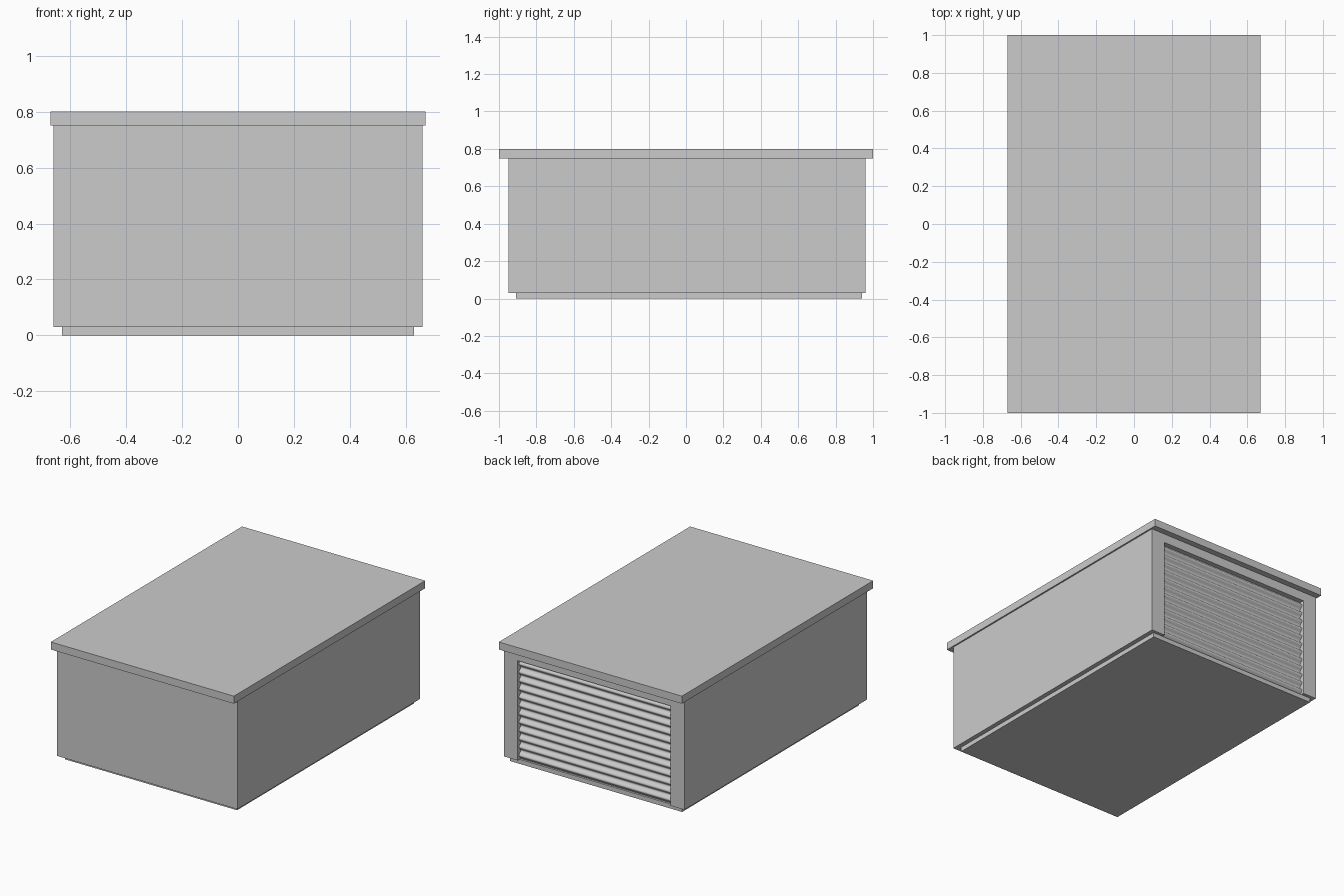
import bpy, bmesh, math

cube = bpy.data.objects.get("Cube")
if cube:
    bpy.data.objects.remove(cube, do_unlink=True)

# Single plain grey finish
grey = bpy.data.materials.new("plain_grey")
grey.use_nodes = True
color = (0.6, 0.6, 0.6, 1)
grey.diffuse_color = color
grey.node_tree.nodes["Principled BSDF"].inputs["Base Color"].default_value = color


def finish(name, bm):
    bmesh.ops.recalc_face_normals(bm, faces=bm.faces)
    mesh = bpy.data.meshes.new(name)
    bm.to_mesh(mesh)
    bm.free()
    mesh.materials.append(grey)
    obj = bpy.data.objects.new(name, mesh)
    bpy.context.collection.objects.link(obj)
    return obj


def box(name, x, y, z):
    bm = bmesh.new()
    bmesh.ops.create_cube(bm, size=1)
    for v in bm.verts:
        for axis, (low, high) in enumerate((x, y, z)):
            v.co[axis] = low if v.co[axis] < 0 else high
    return finish(name, bm)


def prism(name, outline, axis, low, high):
    """Extrude a closed 2D outline along x (axis 0) or y (axis 1)."""
    bm = bmesh.new()

    def place(a, b, t):
        return (t, a, b) if axis == 0 else (a, t, b)

    face = bm.faces.new([bm.verts.new(place(a, b, low)) for a, b in outline])
    new = bmesh.ops.extrude_face_region(bm, geom=[face])["geom"]
    for v in new:
        if isinstance(v, bmesh.types.BMVert):
            v.co[axis] = high
    return finish(name, bm)


BASE, TOP = 0.03, 0.75      # wall bottom and top
HALF, WALL = 0.66, 0.06     # half width and wall thickness
FRONT, BACK = -0.95, 0.96
OPEN_X, OPEN_Z = 0.56, 0.69  # door opening

# Floor slab and overhanging flat roof
box("floor_slab", (-0.63, 0.63), (-0.91, 0.94), (0, BASE))
box("roof", (-0.67, 0.67), (-1, 1), (TOP, 0.8))

# Closed walls
box("front_wall", (-HALF, HALF), (FRONT, FRONT + WALL), (BASE, TOP))
for side, name in ((1, "left_wall"), (-1, "right_wall")):
    xs = sorted((side * HALF, side * (HALF - WALL)))
    box(name, xs, (FRONT + WALL, BACK - WALL), (BASE, TOP))

# Door surround: two posts joined by a lintel
surround = [(-HALF, BASE), (-HALF, TOP), (HALF, TOP), (HALF, BASE),
            (OPEN_X, BASE), (OPEN_X, OPEN_Z), (-OPEN_X, OPEN_Z), (-OPEN_X, BASE)]
prism("door_surround", surround, 1, BACK - WALL, BACK)

# Corrugated roller door set into the opening
RIDGES, STEPS = 12, 10
count = RIDGES * STEPS
profile = [(0.91, BASE)]
for i in range(count + 1):
    wave = math.cos(math.tau * i / STEPS)
    profile.append((0.937 - 0.01 * wave, BASE + (OPEN_Z - BASE) * i / count))
profile.append((0.91, OPEN_Z))
door = prism("roller_door", profile, 0, -OPEN_X, OPEN_X)
bpy.context.view_layer.objects.active = door
door.select_set(True)
bpy.ops.object.shade_smooth_by_angle(angle=math.radians(50))
